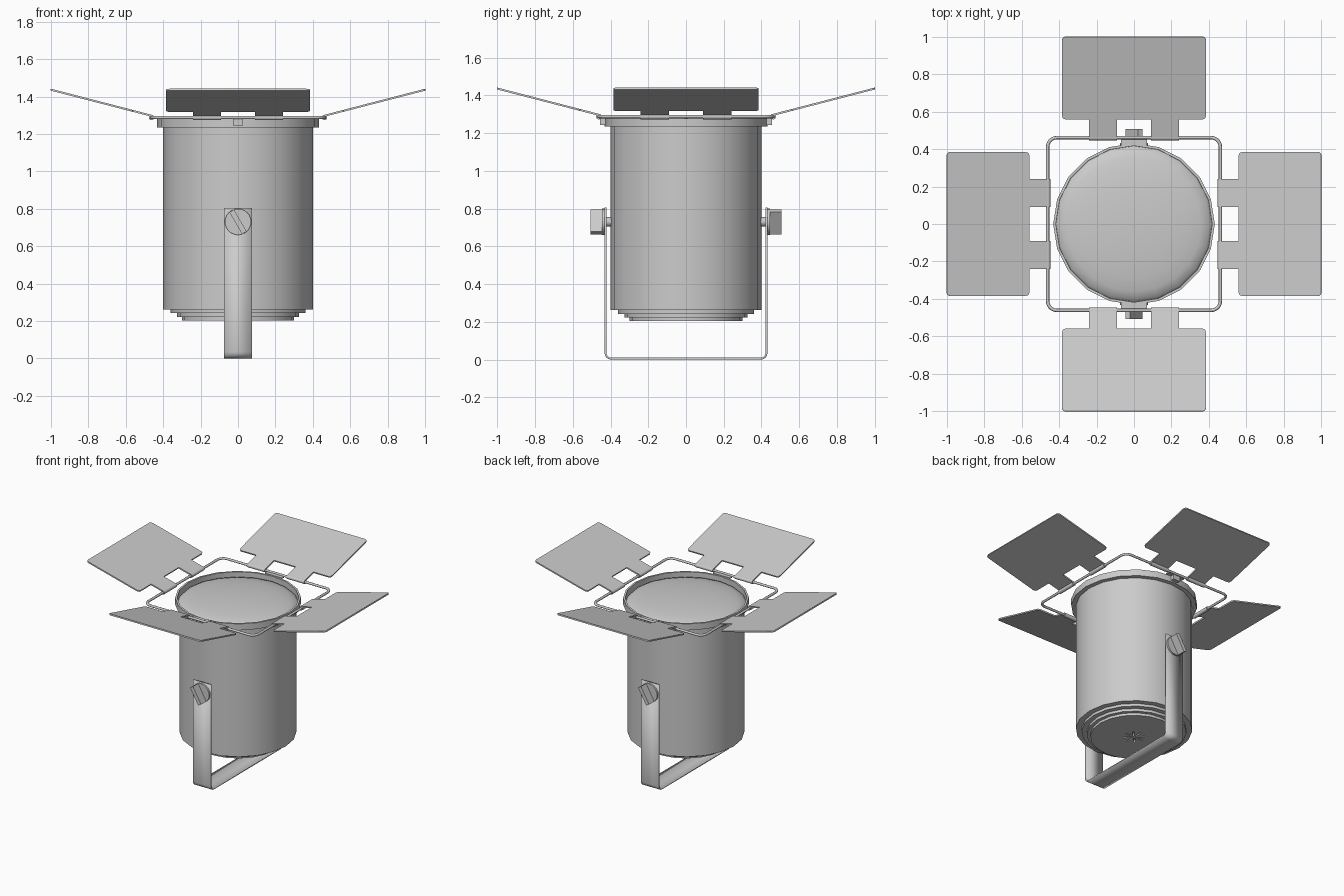
import bpy, bmesh, math
from mathutils import Matrix, Vector

if "Cube" in bpy.data.objects:
    bpy.data.objects.remove(bpy.data.objects["Cube"])

SIDES = 20


def finish(bm, name, smooth=None):
    bmesh.ops.recalc_face_normals(bm, faces=bm.faces)
    me = bpy.data.meshes.new(name)
    bm.to_mesh(me)
    bm.free()
    ob = bpy.data.objects.new(name, me)
    bpy.context.collection.objects.link(ob)
    select(ob)
    if smooth:
        bpy.ops.object.shade_smooth_by_angle(angle=math.radians(smooth))
    return ob


def select(ob):
    bpy.ops.object.select_all(action='DESELECT')
    ob.select_set(True)
    bpy.context.view_layer.objects.active = ob


def lathe(name, profile, smooth=30):
    bm = bmesh.new()
    vs = [bm.verts.new((r, 0, z)) for r, z in profile]
    es = [bm.edges.new(p) for p in zip(vs, vs[1:])]
    bmesh.ops.spin(bm, geom=vs + es, cent=(0, 0, 0), axis=(0, 0, 1),
                   angle=math.tau, steps=SIDES, use_duplicate=False)
    bmesh.ops.remove_doubles(bm, verts=bm.verts, dist=1e-4)
    return finish(bm, name, smooth)


def add_box(bm, size, mat):
    bmesh.ops.create_cube(bm, size=1, matrix=mat @ Matrix.Diagonal((*size, 1)))


def add_cyl(bm, r, depth, mat, seg=16):
    bmesh.ops.create_cone(bm, cap_ends=True, segments=seg, radius1=r,
                          radius2=r, depth=depth, matrix=mat)


def arc(cx, cy, r, a0, a1, n=4):
    return [(cx + r * math.cos(math.radians(a0 + (a1 - a0) * i / n)),
             cy + r * math.sin(math.radians(a0 + (a1 - a0) * i / n)))
            for i in range(n + 1)]


T = Matrix.Translation

# Lamp can with stepped bottom and front rim
can = lathe("lamp_can", [(0, .203), (.30, .203), (.30, .222), (.325, .222),
                         (.325, .242), (.36, .242), (.36, .262), (.40, .262),
                         (.40, 1.235), (.432, 1.235), (.432, 1.283),
                         (.418, 1.283), (.418, 1.235), (0, 1.225)])

# Star of vent slots cut in the bottom
bm = bmesh.new()
for i in range(8):
    add_box(bm, (.055, .010, .04),
            Matrix.Rotation(i * math.pi / 4, 4, 'Z') @ T((.045, 0, .203)))
cutter = finish(bm, "vent_cutter")
cutter.hide_render = True
cutter.hide_set(True)
mod = can.modifiers.new("vents", 'BOOLEAN')
mod.operation = 'DIFFERENCE'
mod.object = cutter
mod.solver = 'EXACT'
select(can)
bpy.ops.object.modifier_apply(modifier=mod.name)
bpy.data.objects.remove(cutter)

# Domed lens
lathe("lens", [(.417, 1.237)] + [(.417 * math.cos(a), 1.237 + .058 * math.sin(a))
      for a in [math.pi / 2 * i / 6 for i in range(1, 6)]] + [(0, 1.295)], 40)

# Square wire frame with rounded corners
c, r = .462, .05
pts = []
for i, (sx, sy) in enumerate([(1, 1), (-1, 1), (-1, -1), (1, -1)]):
    pts += arc(sx * (c - r), sy * (c - r), r, i * 90, i * 90 + 90, 5)
cu = bpy.data.curves.new("wire_frame", 'CURVE')
cu.dimensions = '3D'
cu.bevel_depth = .009
cu.bevel_resolution = 2
sp = cu.splines.new('POLY')
sp.points.add(len(pts) - 1)
for p, (x, y) in zip(sp.points, pts):
    p.co = (x, y, 1.288, 1)
sp.use_cyclic_u = True
frame = bpy.data.objects.new("wire_frame", cu)
bpy.context.collection.objects.link(frame)
select(frame)
bpy.ops.object.convert(target='MESH')
bpy.ops.object.shade_smooth_by_angle(angle=math.radians(50))

# Four barn doors: one plate outline with two hinge tabs each
half = [(.09, .104), (.09, 0), (.24, 0), (.24, .104)]
half += arc(.365, .124, .02, -90, 0, 3) + arc(.365, .54, .02, 0, 90, 3)
outline = half + [(-u, v) for u, v in reversed(half)]
for i, side in enumerate(("back", "left", "front", "right")):
    bm = bmesh.new()
    face = bm.faces.new([bm.verts.new((u, v, .004)) for u, v in outline])
    ext = bmesh.ops.extrude_face_region(bm, geom=[face])
    bmesh.ops.translate(bm, vec=(0, 0, .010),
                        verts=[g for g in ext["geom"] if isinstance(g, bmesh.types.BMVert)])
    for s in (-1, 1):
        add_cyl(bm, .015, .15, T((s * .165, 0, 0)) @ Matrix.Rotation(math.pi / 2, 4, 'Y'), 12)
    bm.transform(Matrix.Rotation(i * math.pi / 2, 4, 'Z') @ T((0, .462, 1.288))
                 @ Matrix.Rotation(math.radians(14.5), 4, 'X'))
    finish(bm, side + "_barn_door", 35)

# U-shaped yoke strap
b, r = .427, .03
path = [(-b, .805)] + arc(-b + r, .005 + r, r, 180, 270) \
    + arc(b - r, .005 + r, r, 270, 360) + [(b, .805)]
bm = bmesh.new()
rows = [[bm.verts.new((x, y, z)) for y, z in path] for x in (-.075, .075)]
for j in range(len(path) - 1):
    bm.faces.new((rows[0][j], rows[0][j + 1], rows[1][j + 1], rows[1][j]))
yoke = finish(bm, "yoke", 30)
sol = yoke.modifiers.new("thickness", 'SOLIDIFY')
sol.thickness = .01
sol.offset = 0
bpy.ops.object.modifier_apply(modifier=sol.name)

# Wing knobs and frame clips, front and back
for k, side in enumerate(("front", "back")):
    turn = Matrix.Rotation(k * math.pi, 4, 'Z')
    along_y = Matrix.Rotation(math.pi / 2, 4, 'X')
    bm = bmesh.new()
    add_cyl(bm, .025, .06, T((0, -.41, .73)) @ along_y)
    add_cyl(bm, .07, .014, T((0, -.439, .73)) @ along_y, 24)
    add_box(bm, (.028, .065, .136), T((0, -.475, .73))
            @ Matrix.Rotation(math.radians(-30), 4, 'Y'))
    bm.transform(turn)
    finish(bm, side + "_wing_knob", 30)

    bm = bmesh.new()
    add_box(bm, (.055, .03, .035), T((0, -.442, 1.262)))
    add_box(bm, (.14, .028, .008), T((0, -.437, 1.284)))
    bm.transform(turn)
    finish(bm, side + "_frame_clip")
